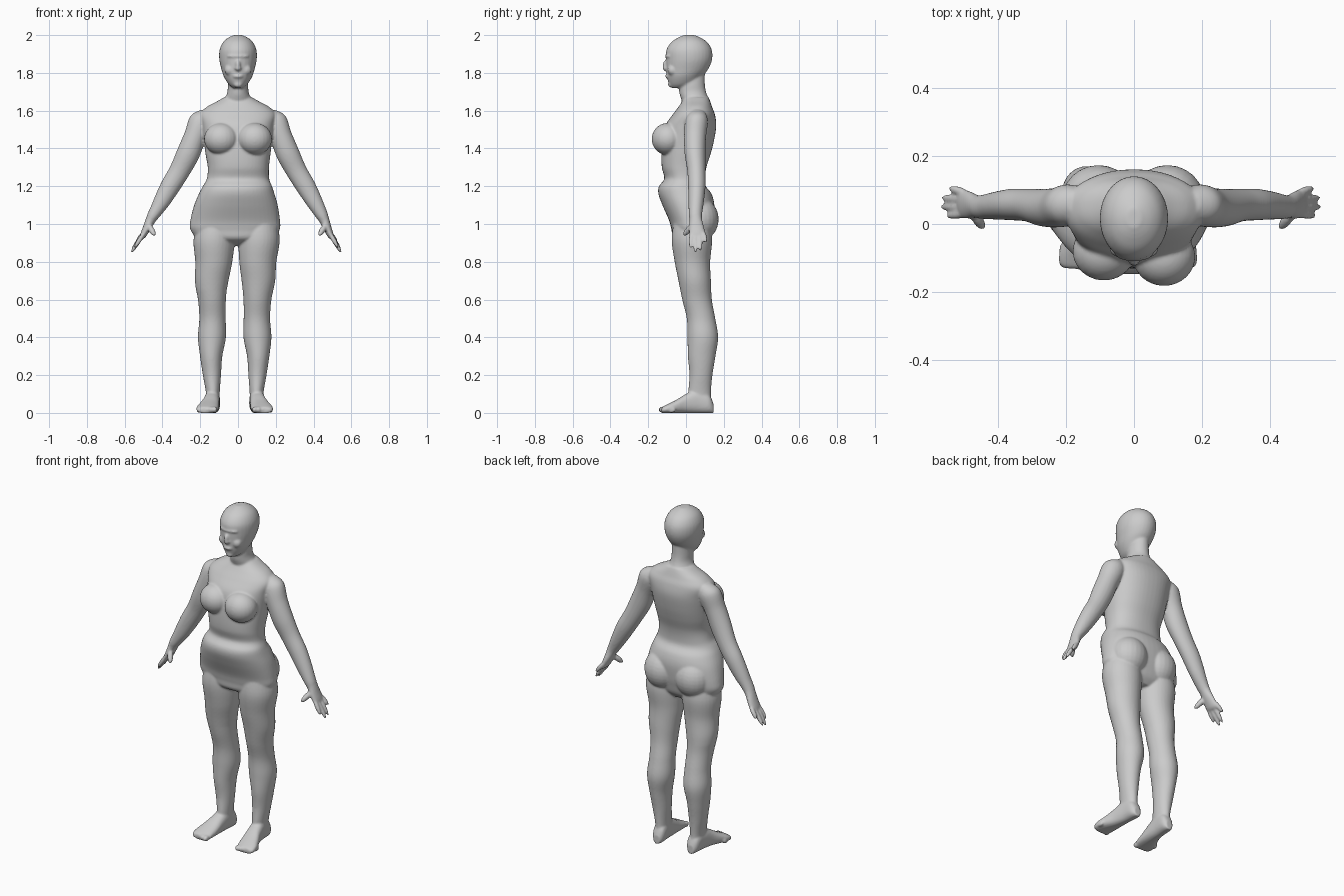
import bpy, bmesh, math
from mathutils import Vector, Matrix

bm = bmesh.new()


def side_pos(p, s):
    # mirror to either side; the left leg stands slightly further out
    if s > 0:
        return Vector(p)
    shift = 0.035 * min(1, max(0, (1.1 - p[2]) / 0.45))
    return Vector((-p[0] - shift, p[1], p[2]))


def smooth_path(secs, k=6):
    # Catmull-Rom interpolation of section tuples
    out = []
    for i in range(len(secs) - 1):
        a, b, c, d = (secs[min(max(j, 0), len(secs) - 1)] for j in range(i - 1, i + 3))
        for n in range(k):
            t = n / k
            out.append([0.5 * (2 * q + (r - p) * t + (2 * p - 5 * q + 4 * r - w) * t * t
                               + (3 * q - p - 3 * r + w) * t ** 3)
                        for p, q, r, w in zip(a, b, c, d)])
    return out + [list(secs[-1])]


def loft(secs, frame, s=1, e=2.0, n=32):
    rings = []
    for sec in smooth_path(secs):
        c, u, v = (Vector(x) for x in frame(sec))
        ring = []
        for i in range(n):
            a = 2 * math.pi * i / n
            ca, sa = math.cos(a), math.sin(a)
            p = (c + u * math.copysign(abs(ca) ** (2 / e), ca)
                 + v * math.copysign(abs(sa) ** (2 / e), sa))
            ring.append(bm.verts.new(side_pos(p, s)))
        rings.append(ring)
    for a, b in zip(rings, rings[1:]):
        for i in range(n):
            j = (i + 1) % n
            bm.faces.new((a[i], a[j], b[j], b[i]))
    bm.faces.new(rings[0][::-1])
    bm.faces.new(rings[-1])


def blob(c, r, s=1, rot=Matrix()):
    m = Matrix.Translation(side_pos(c, s)) @ rot @ Matrix.Diagonal((*r, 1))
    bmesh.ops.create_uvsphere(bm, u_segments=24, v_segments=16, radius=1, matrix=m)


def digit(a, b, r, s):
    a, b = side_pos(a, s), side_pos(b, s)
    rot = (b - a).to_track_quat('Z', 'Y').to_matrix().to_4x4()
    m = Matrix.Translation((a + b) / 2) @ rot @ Matrix.Diagonal((r, r, (b - a).length / 2, 1))
    bmesh.ops.create_uvsphere(bm, u_segments=16, v_segments=16, radius=1, matrix=m)


def level(q):   # z, centre x, half width, front y, back y
    z, cx, w, f, b = q
    return (cx, (f + b) / 2, z), (w, 0, 0), (0, (b - f) / 2, 0)


def tilted(q):  # x, y, z, radius across arm, radius in y
    x, y, z, ru, rv = q
    return (x, y, z), (0.9 * ru, 0, 0.44 * ru), (0, rv, 0)


def upright(q):  # y, centre x, half width, height
    y, cx, w, h = q
    return (cx, y, h / 2 - 0.001), (w, 0, 0), (0, 0, h / 2 + 0.001)


# torso
loft([(.885, -.012, .07, .0, .09), (.92, -.015, .19, -.065, .12), (.97, -.016, .236, -.077, .135),
      (1.02, -.015, .237, -.09, .145), (1.1, -.011, .221, -.125, .15), (1.16, -.007, .2, -.146, .135),
      (1.2, -.003, .183, -.143, .105), (1.24, 0, .165, -.115, .1), (1.3, .002, .162, -.128, .108),
      (1.37, 0, .172, -.13, .13), (1.44, 0, .18, -.125, .148), (1.52, 0, .19, -.11, .16),
      (1.58, 0, .2, -.07, .153), (1.62, 0, .165, -.04, .138), (1.65, 0, .11, -.02, .128),
      (1.67, 0, .075, -.01, .12)], level, e=2.25, n=48)

# neck
loft([(1.6, 0, .09, .0, .135), (1.66, 0, .07, -.025, .12), (1.7, 0, .056, -.036, .106),
      (1.74, 0, .054, -.034, .1), (1.8, 0, .05, -.02, .1)], level)

# head
loft([(1.72, 0, .025, -.075, .0), (1.74, 0, .05, -.09, .05), (1.78, 0, .075, -.101, .085),
      (1.82, 0, .088, -.105, .118), (1.87, 0, .099, -.106, .138), (1.92, 0, .098, -.104, .137),
      (1.96, 0, .081, -.08, .115), (1.985, 0, .054, -.045, .08), (2.0, 0, .02, -.01, .045)], level)

# face: nose, brow, lips, chin
blob((0, -.104, 1.838), (.014, .02, .032))
blob((0, -.108, 1.824), (.018, .016, .011))
blob((0, -.082, 1.888), (.06, .029, .013))
blob((0, -.097, 1.782), (.026, .013, .011))
blob((0, -.078, 1.738), (.024, .018, .016))

for s in (1, -1):
    # cheeks, breasts, buttocks
    blob((.042, -.07, 1.815), (.03, .028, .03), s)
    blob((.088, -.088 - .008 * s, 1.45), (.092, .086, .085), s)
    blob((.098, .07, 1.025), (.108, .103, .115), s)

    # leg
    loft([(1.04, .11, .09, -.06, .12), (.92, .112, .109, -.076, .138), (.8, .105, .098, -.06, .128),
          (.7, .108, .089, -.04, .132), (.6, .103, .074, -.02, .137), (.5, .1, .07, .004, .155),
          (.4, .103, .074, .008, .17), (.3, .107, .059, .01, .156), (.2, .103, .048, .018, .14),
          (.1, .098, .036, .012, .132), (.03, .098, .036, .02, .138)], level, s)

    # foot
    loft([(.145, .095, .02, .05), (.12, .096, .036, .1), (.06, .1, .039, .125), (.0, .107, .044, .1),
          (-.05, .118, .053, .07), (-.09, .127, .058, .05), (-.118, .13, .054, .036),
          (-.13, .13, .04, .028)], upright, s, 2.4)
    for i in range(5):
        blob((.088 + .0215 * i, -.124 + .003 * i * i, .017), (.014 - .001 * i, .022, .017), s)

    # arm
    loft([(.16, .06, 1.59, .035, .04), (.192, .056, 1.545, .065, .06), (.228, .048, 1.46, .06, .058),
          (.265, .048, 1.37, .061, .055), (.31, .055, 1.28, .055, .048), (.358, .057, 1.2, .052, .046),
          (.403, .054, 1.12, .044, .041), (.442, .05, 1.05, .033, .035), (.457, .052, 1.02, .027, .034),
          (.473, .056, .98, .022, .04), (.49, .06, .94, .017, .043), (.497, .06, .925, .01, .038)],
         tilted, s)

    # fingers and thumb
    for y0, tip in ((.03, (.532, .024, .872)), (.05, (.548, .05, .846)),
                    (.072, (.546, .077, .856)), (.09, (.527, .106, .9))):
        digit((.478, y0, .965), tip, .0125, s)
    digit((.468, .04, 1.0), (.428, -.014, .938), .016, s)

# merge everything into one continuous skin
bmesh.ops.recalc_face_normals(bm, faces=bm.faces)
mesh = bpy.data.meshes.new("body")
bm.to_mesh(mesh)
bm.free()
body = bpy.data.objects.new("body", mesh)
bpy.context.collection.objects.link(body)
skin = body.modifiers.new("skin", 'REMESH')
skin.mode = 'VOXEL'
skin.voxel_size = 0.006
skin.use_smooth_shade = True
relax = body.modifiers.new("relax", 'SMOOTH')
relax.factor = 0.5
relax.iterations = 5
